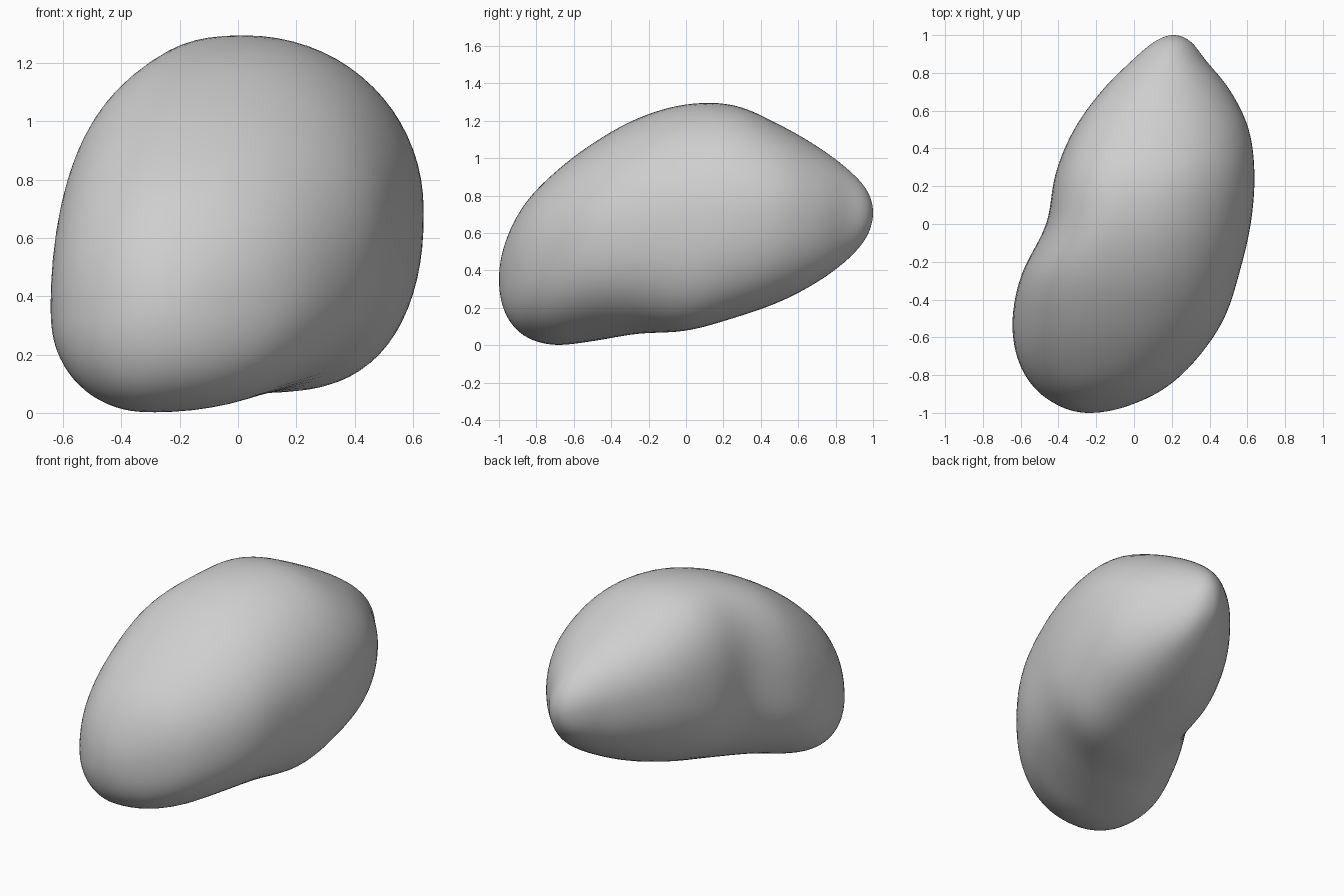
import bpy
import bmesh
from math import sin, cos, pi
from mathutils import Vector

default = bpy.data.objects.get("Cube")
if default:
    bpy.data.objects.remove(default, do_unlink=True)

# One plain grey stone material
stone = bpy.data.materials.new("grey_stone")
stone.use_nodes = True
grey = (0.62, 0.62, 0.62, 1)
stone.diffuse_color = grey
shader = stone.node_tree.nodes["Principled BSDF"]
shader.inputs["Base Color"].default_value = grey
shader.inputs["Roughness"].default_value = 0.8

# Cross-sections at even angles from the front tip to the back tip.
# Each row: left x, z; right x, z; bottom x, z; top x, z
front_tip = (-.24, .35) * 4
back_tip = (.21, .71) * 4
rings = [
    (-.39, .33, -.04, .37, -.24, .17, -.23, .55),
    (-.53, .32, .17, .42, -.27, .05, -.18, .75),
    (-.62, .33, .34, .49, -.3, 0, -.13, .92),
    (-.645, .36, .48, .57, -.26, .02, -.1, 1.08),
    (-.595, .53, .56, .64, -.04, .06, -.05, 1.215),
    (-.465, .65, .62, .67, .16, .075, 0, 1.29),
    (-.42, .68, .64, .7, .2, .145, .05, 1.285),
    (-.32, .74, .61, .71, .22, .23, .1, 1.18),
    (-.17, .75, .51, .69, .24, .34, .14, 1.06),
    (-.01, .74, .38, .69, .23, .46, .18, .94),
    (.11, .72, .3, .69, .21, .58, .2, .83),
]


def mirrored(tip, ring):
    """Continue the sections past a tip so that it closes roundly."""
    return tuple(2 * a - b for a, b in zip(tip, ring))


rows = [mirrored(front_tip, rings[0]), front_tip, *rings,
        back_tip, mirrored(back_tip, rings[-1])]
spans = len(rings) + 1


def section(t):
    """Smoothly interpolated section at t from 0 to 1."""
    i = min(int(t * spans), spans - 1)
    u = t * spans - i
    result = []
    for a, b, c, d in zip(*rows[i:i + 4]):
        result.append(b + u / 2 * (c - a + u * (2 * a - 5 * b + 4 * c - d
                                               + u * (3 * (b - c) + d - a))))
    return result


def fullness(right, upper, t):
    """Exponent of an outline quarter: lower is boxier."""
    middle = sin(pi * t) ** 2
    if upper:
        return .86 + .22 * t if right else 1 - .24 * middle
    return .95 - .13 * middle if right else .95 - .06 * middle


def outline_point(s, angle, t):
    """Point on a rounded outline through the four extremes."""
    lx, lz, rx, rz, bx, bz, tx, tz = s
    c, k = cos(angle), sin(angle)
    side = (rx, rz) if c > 0 else (lx, lz)
    end = (tx, tz) if k > 0 else (bx, bz)
    power = fullness(c > 0, k > 0, t)
    x = end[0] + (side[0] - end[0]) * abs(c) ** power
    z = side[1] + (end[1] - side[1]) * abs(k) ** power
    return Vector((x, -cos(pi * t), z))


# Rock body lofted along its length
LONG, ROUND = 72, 72
bm = bmesh.new()
loops = []
for j in range(1, LONG):
    t = j / LONG
    s = section(t)
    loops.append([bm.verts.new(outline_point(s, 2 * pi * k / ROUND, t))
                  for k in range(ROUND)])
for a, b in zip(loops, loops[1:]):
    for k in range(ROUND):
        n = (k + 1) % ROUND
        bm.faces.new((a[k], a[n], b[n], b[k]))

# Rounded tips
for loop, tip, y in ((loops[0], front_tip, -1), (loops[-1], back_tip, 1)):
    pole = bm.verts.new((tip[0], y, tip[1]))
    for k in range(ROUND):
        bm.faces.new((pole, loop[k], loop[(k + 1) % ROUND]))

# Soften the joins between outline quarters
for _ in range(4):
    bmesh.ops.smooth_vert(bm, verts=bm.verts[:], factor=0.5,
                          use_axis_x=True, use_axis_y=False, use_axis_z=True)
bmesh.ops.recalc_face_normals(bm, faces=bm.faces[:])

mesh = bpy.data.meshes.new("rock")
bm.to_mesh(mesh)
bm.free()
mesh.materials.append(stone)
mesh.polygons.foreach_set("use_smooth", [True] * len(mesh.polygons))
rock = bpy.data.objects.new("rock", mesh)
bpy.context.collection.objects.link(rock)
